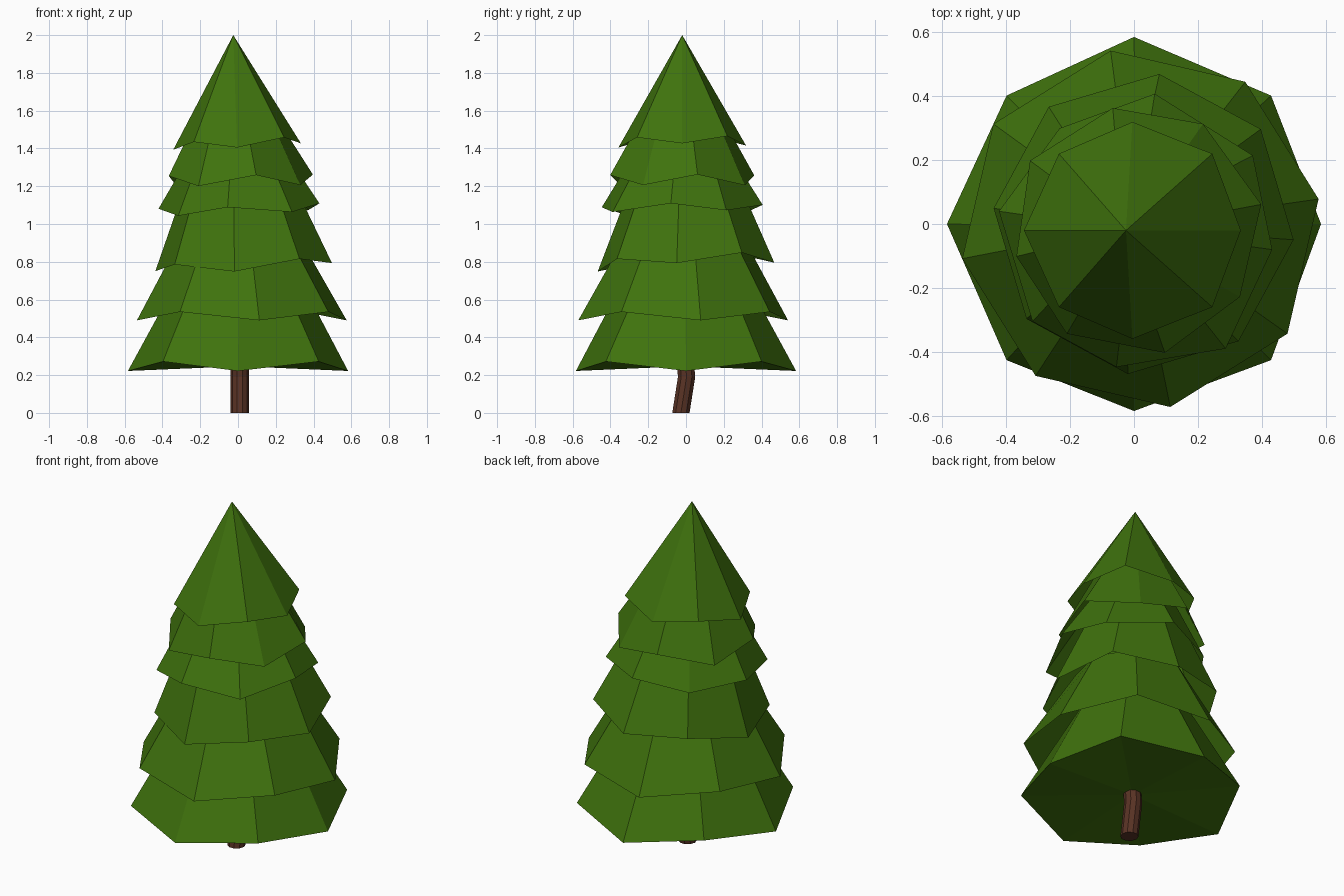
import bpy, bmesh
from math import sin, cos, radians, tau
from mathutils import Vector

if "Cube" in bpy.data.objects:
    bpy.data.objects.remove(bpy.data.objects["Cube"], do_unlink=True)


def material(name, rgb):
    mat = bpy.data.materials.new(name)
    mat.use_nodes = True
    mat.diffuse_color = (*rgb, 1)
    mat.node_tree.nodes["Principled BSDF"].inputs["Base Color"].default_value = (*rgb, 1)
    return mat


needles = material("needle green", (0.05, 0.17, 0.004))
bark = material("bark brown", (0.1, 0.033, 0.018))


def loft(name, rings, mat, closed_base):
    """Skin a list of vertex rings; the base may be closed with a fan."""
    bm = bmesh.new()
    loops = [[bm.verts.new(p) for p in ring] for ring in rings]
    n = len(loops[0])
    for low, high in zip(loops, loops[1:]):
        for i in range(n):
            j = (i + 1) % n
            bm.faces.new((low[i], low[j], high[j], high[i]))
    if closed_base:
        base = loops[0]
        hub = bm.verts.new(sum((v.co for v in base), Vector()) / n)
        for i in range(n):
            bm.faces.new((base[(i + 1) % n], base[i], hub))
    bmesh.ops.remove_doubles(bm, verts=bm.verts, dist=0.001)
    mesh = bpy.data.meshes.new(name)
    bm.to_mesh(mesh)
    bm.free()
    mesh.materials.append(mat)
    obj = bpy.data.objects.new(name, mesh)
    bpy.context.collection.objects.link(obj)


def circle(centre, radius, sides, turn=0):
    return [Vector(centre) + Vector((radius * cos(tau * i / sides + turn),
                                     radius * sin(tau * i / sides + turn), 0))
            for i in range(sides)]


def branch_tier(name, centre, radius, turn, top, top_radius, zigzag,
                tilt=(0, 0), closed_base=False):
    """Eight-sided skirt; every other rim corner is moved by the zigzag vector."""
    turn = radians(turn)
    rim = circle(centre, radius, 8, turn)
    for i, p in enumerate(rim):
        p.z += tilt[0] * (p.x - centre[0]) + tilt[1] * (p.y - centre[1])
        p += Vector(zigzag) * (i % 2)
    loft(name, [rim, circle(top, top_radius, 8, turn)], needles, closed_base)


# Branch tiers from the ground up, hollow except for the lowest
branch_tier("bottom_branches", (0, 0, 0.222), 0.583, 0, (0.005, -0.005, 0.75), 0.30,
            (0.015, -0.012, 0.05), closed_base=True)
branch_tier("second_branches", (0.02, -0.015, 0.49), 0.563, 9.5, (0.01, -0.01, 0.97), 0.295,
            (0, 0, 0.045))
branch_tier("third_branches", (0.03, 0, 0.772), 0.47, -6, (0.005, -0.005, 1.28), 0.26,
            (0, 0, 0.045), (0.05, 0.045))
branch_tier("fourth_branches", (0.005, -0.02, 1.095), 0.43, -8, (0, -0.02, 1.43), 0.22,
            (0.022, -0.025, -0.037), (0.035, 0.01))
branch_tier("fifth_branches", (0.015, -0.02, 1.258), 0.39, 12, (-0.01, -0.02, 1.6), 0.195,
            (-0.012, 0.005, -0.055), (0.01, 0))
branch_tier("crown", (-0.005, -0.02, 1.41), 0.338, 0, (-0.025, -0.02, 2), 0,
            (0.01, 0, 0.04), (0.05, 0.015))

# Bent trunk
path = [(0.009, -0.027, 0), (0.009, 0.003, 0.19), (0.009, -0.01, 0.35)]
loft("trunk", [circle(p, 0.048, 10) for p in path], bark, True)
